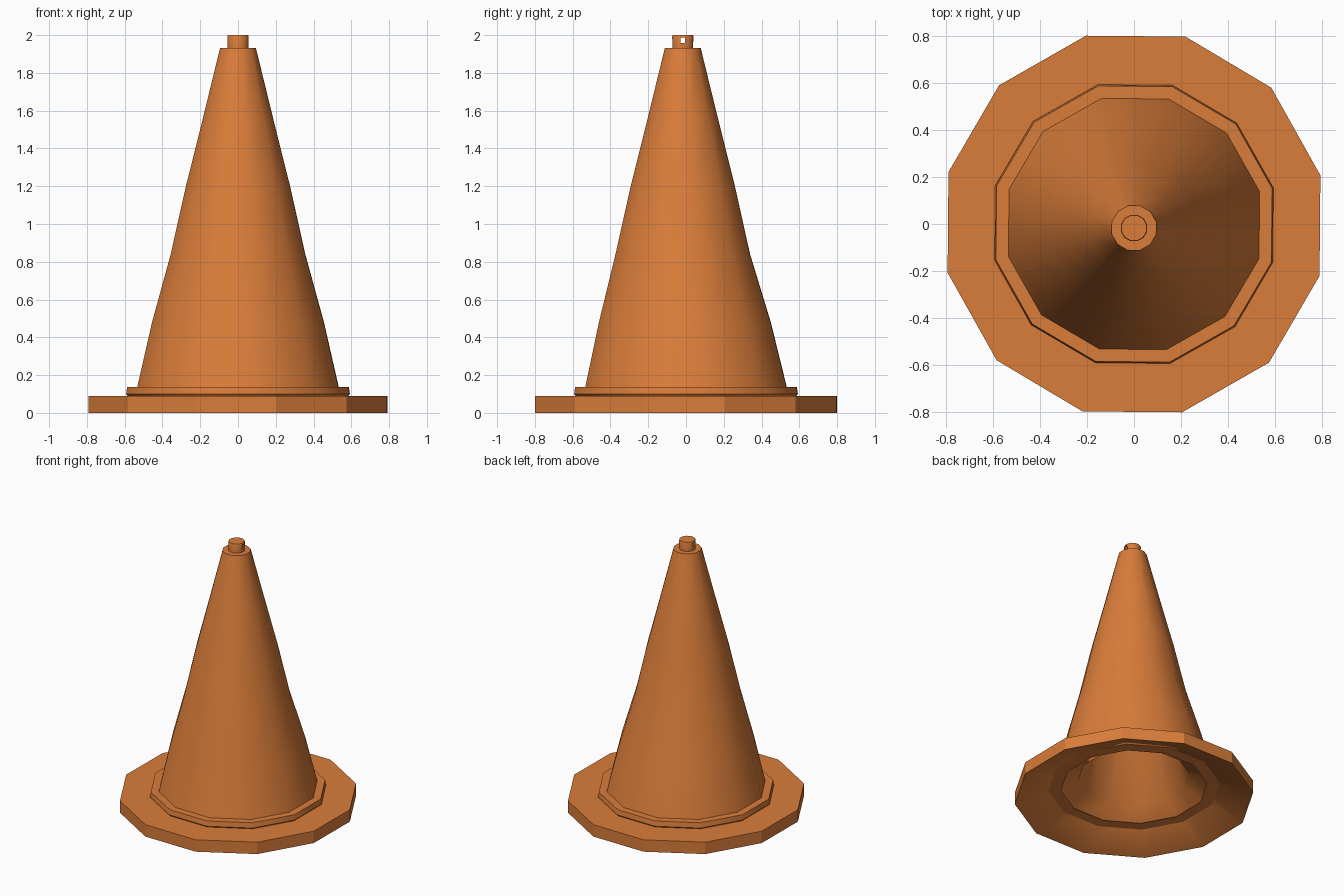
import bpy, bmesh, math
from mathutils import Matrix

SIDES = 12

cube = bpy.data.objects.get("Cube")
if cube:
    bpy.data.objects.remove(cube, do_unlink=True)

orange = bpy.data.materials.new("orange rubber")
orange.use_nodes = True
colour = (0.70, 0.205, 0.042, 1)
orange.diffuse_color = colour
orange.node_tree.nodes["Principled BSDF"].inputs["Base Color"].default_value = colour


def lathe(name, profile, sides=SIDES, phase=14.5, smooth=None, stretch=1.0):
    """Turn (radius, height, y offset) points, listed from the bottom up on the outside."""
    bm = bmesh.new()
    rings = []
    for r, z, y in profile:
        angles = [math.radians(phase) + math.tau * i / sides for i in range(sides)]
        if r == 0:
            rings.append([bm.verts.new((0, y, z))] * sides)
        else:
            rings.append([bm.verts.new((r * math.cos(a), y + stretch * r * math.sin(a), z))
                          for a in angles])
    for low, high in zip(rings, rings[1:]):
        for i in range(sides):
            j = (i + 1) % sides
            quad = [low[i], low[j], high[j], high[i]]
            bm.faces.new(list(dict.fromkeys(quad)))
    mesh = bpy.data.meshes.new(name)
    bm.to_mesh(mesh)
    bm.free()
    obj = bpy.data.objects.new(name, mesh)
    bpy.context.collection.objects.link(obj)
    mesh.materials.append(orange)
    if smooth:
        bpy.ops.object.select_all(action='DESELECT')
        obj.select_set(True)
        bpy.context.view_layer.objects.active = obj
        bpy.ops.object.shade_smooth_by_angle(angle=math.radians(smooth))
    return obj


LEAN = -0.017

# Wide foot plate
lathe("base_plate", [(0.818, 0, 0), (0.818, 0.09, 0), (0.5, 0.09, 0)], stretch=1.01)

# Raised collar around the foot of the cone
lathe("collar", [(0.603, 0.09, 0), (0.612, 0.1, 0), (0.606, 0.137, 0), (0.5, 0.137, 0)], smooth=40)

# Tapered body, closed by a flat shoulder
lathe("cone_body", [(0.553, 0.13, 0), (0.549, 0.145, 0), (0.47, 0.48, -0.006),
                    (0.368, 0.84, LEAN), (0.285, 1.2, LEAN), (0.192, 1.56, LEAN),
                    (0.098, 1.932, LEAN), (0, 1.932, LEAN)], smooth=40)

# Flared hollow underside, running up inside the body
lathe("hollow_inside", [(0, 1.85, LEAN), (0.06, 1.8, LEAN), (0.38, 0.17, 0),
                        (0.818, 0, 0)], smooth=85, stretch=1.01)

# Knob on top with a small hole through it from side to side
knob = lathe("top_knob", [(0, 1.925, LEAN), (0.056, 1.925, LEAN), (0.058, 1.993, LEAN),
                          (0.055, 2.0, LEAN), (0, 2.0, LEAN)], smooth=40)
bm = bmesh.new()
bmesh.ops.create_cube(bm, size=1, matrix=Matrix.Translation((0, LEAN, 1.973))
                      @ Matrix.Diagonal((0.3, 0.022, 0.03, 1)))
mesh = bpy.data.meshes.new("hole_cutter")
bm.to_mesh(mesh)
bm.free()
mesh.materials.append(orange)
cutter = bpy.data.objects.new("hole_cutter", mesh)
bpy.context.collection.objects.link(cutter)
cutter.hide_render = True
cutter.hide_set(True)
cut = knob.modifiers.new("knob_hole", 'BOOLEAN')
cut.operation = 'DIFFERENCE'
cut.solver = 'EXACT'
cut.object = cutter
